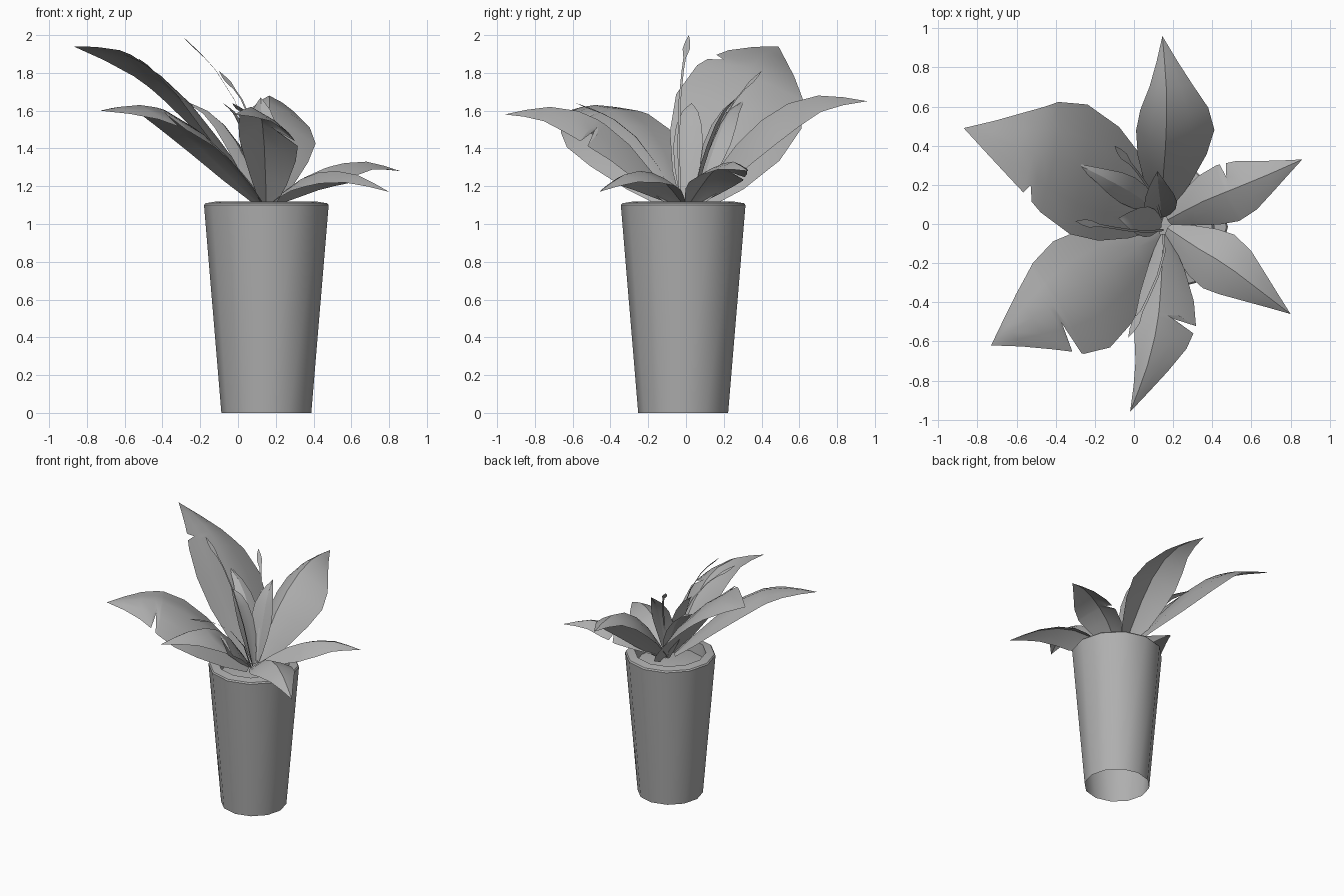
import bpy, math
from mathutils import Vector

if "Cube" in bpy.data.objects:
    bpy.data.objects.remove(bpy.data.objects["Cube"])

UP = Vector((0, 0, 1))
BLADE = [(0, .2), (.12, .58), (.27, .88), (.42, 1), (.58, .87), (.75, .55), (.88, .27), (1, 0)]
SPIKE = [(0, .3), (.25, .3), (.5, .3), (.7, .3), (.8, .35), (.88, 1), (.94, .7), (1, 0)]

GREY = bpy.data.materials.new("dark_grey")
GREY.diffuse_color = (.43, .43, .43, 1)
GREY.use_nodes = True
GREY.node_tree.nodes["Principled BSDF"].inputs["Base Color"].default_value = GREY.diffuse_color


def make_object(name, verts, faces, angle):
    me = bpy.data.meshes.new(name)
    me.from_pydata(verts, [], faces)
    me.update()
    me.materials.append(GREY)
    ob = bpy.data.objects.new(name, me)
    bpy.context.collection.objects.link(ob)
    bpy.ops.object.select_all(action='DESELECT')
    ob.select_set(True)
    bpy.context.view_layer.objects.active = ob
    bpy.ops.object.shade_smooth_by_angle(angle=math.radians(angle))
    return ob


def lathe(name, profile, center, n=12, cap=False):
    verts, faces = [], []
    for r, z in profile:
        for i in range(n):
            a = 2 * math.pi * i / n
            verts.append((center[0] + r * math.cos(a), center[1] + r * math.sin(a), z))
    for k in range(len(profile) - 1):
        for i in range(n):
            j = (i + 1) % n
            faces.append((k * n + i, k * n + j, k * n + n + j, k * n + n + i))
    if cap:
        faces.append(tuple(range(len(verts) - n, len(verts))))
    return make_object(name, verts, faces, 35)


def spline(pts, t):
    """Catmull-Rom point through the midrib points."""
    n = len(pts) - 1
    i = min(int(t * n), n - 1)
    u = t * n - i
    p1, p2 = pts[i], pts[i + 1]
    p0 = pts[i - 1] if i else p1 * 2 - p2
    p3 = pts[i + 2] if i + 2 <= n else p2 * 2 - p1
    return .5 * (2 * p1 + (p2 - p0) * u + (2 * p0 - 5 * p1 + 4 * p2 - p3) * u * u
                 + (3 * p1 - p0 - 3 * p2 + p3) * u ** 3)


def width_at(prof, t):
    for (a, wa), (b, wb) in zip(prof, prof[1:]):
        if t <= b:
            return wa + (wb - wa) * (t - a) / (b - a)
    return 0


def leaf(name, midrib, wl, wr, dl, dr, nick=None, prof=BLADE):
    """Folded leaf: left/right half widths, left/right droop, optional torn nick (side, t, keep)."""
    pts = [Vector(p) for p in midrib]
    ts = [t for t, _ in prof]
    if nick:
        ts = sorted([t for t in ts if abs(t - nick[1]) > .035]
                    + [nick[1] - .025, nick[1], nick[1] + .025])
    verts, faces = [], []
    for t in ts:
        p = spline(pts, t)
        tan = (spline(pts, min(t + .02, 1)) - spline(pts, max(t - .02, 0))).normalized()
        right = tan.cross(UP).normalized()
        nrm = right.cross(tan)
        for side, f in ((-1, 1), (-1, .5), (0, 0), (1, .5), (1, 1)):
            w = (wl if side < 0 else wr) * width_at(prof, t) * f
            if nick and nick[0] == side and t == nick[1]:
                w *= nick[2]
            a = math.radians((dl if side < 0 else dr) * (.7 + .3 * f))
            verts.append(p + right * side * w * math.cos(a) - nrm * w * math.sin(a))
    for k in range(len(ts) - 1):
        for c in range(4):
            b = k * 5 + c
            faces.append((b, b + 1, b + 6, b + 5))
    ob = make_object(name, verts, faces, 28)
    # merge the collapsed tip
    m = ob.modifiers.new("tip_weld", 'WELD')
    m.merge_threshold = .0005
    return ob


# Tall tapered planter, open below, with a sloping rim and soil inside
C = (.15, -.015)
lathe("planter", [(.238, 0), (.33, 1.1), (.322, 1.11), (.26, 1.12), (.25, 1.02)], C)
lathe("soil", [(.25, 1.03), (.12, 1.05)], C, cap=True)

# Large outer leaves
leaf("leaf_back_left", [(.15, .03, 1.1), (-.08, .17, 1.42), (-.33, .29, 1.72),
     (-.58, .39, 1.88), (-.87, .49, 1.94)], .32, .38, -14, 30, (-1, .66, .72))
leaf("leaf_front_left", [(.13, -.04, 1.1), (-.1, -.2, 1.38), (-.32, -.35, 1.57),
     (-.52, -.48, 1.63), (-.73, -.62, 1.6)], .37, .27, 22, 5, (-1, .62, .4))
leaf("leaf_back", [(.14, .04, 1.1), (.15, .25, 1.4), (.165, .47, 1.6),
     (.165, .7, 1.68), (.145, .96, 1.65)], .19, .29, 35, 33)
leaf("leaf_front", [(.15, -.05, 1.1), (.14, -.28, 1.4), (.12, -.5, 1.57),
     (.07, -.72, 1.62), (-.02, -.96, 1.58)], .24, .15, 35, 38, (-1, .44, .4))
leaf("leaf_right_back", [(.17, .02, 1.11), (.34, .11, 1.24), (.51, .18, 1.31),
     (.68, .25, 1.33), (.86, .33, 1.28)], .16, .18, 25, 25, (-1, .47, .5))
leaf("leaf_right_front", [(.17, -.02, 1.11), (.32, -.12, 1.23), (.47, -.21, 1.28),
     (.63, -.33, 1.26), (.8, -.46, 1.17)], .17, .18, 25, 25)

# Small inner leaves
leaf("inner_leaf_left", [(.13, .05, 1.1), (.02, .14, 1.38), (-.12, .22, 1.57),
     (-.3, .31, 1.66)], .08, .08, 20, 20)
leaf("inner_leaf_back", [(.14, .04, 1.1), (.135, .11, 1.35), (.125, .19, 1.56),
     (.12, .27, 1.67)], .09, .09, -20, -20)
leaf("inner_leaf_center", [(.14, 0, 1.1), (.07, .01, 1.35), (-.01, .02, 1.56),
     (-.08, .03, 1.64)], .08, .08, -10, -10)

# Thin ribbon stalks ending in narrow spikes
STALKS = [
    [(.15, -.03, 1.1), (.05, -.04, 1.5), (-.1, -.02, 1.79), (-.3, .015, 2.0)],
    [(.14, .03, 1.1), (.11, .12, 1.4), (.03, .25, 1.64), (-.1, .4, 1.81)],
    [(.15, -.05, 1.1), (.15, -.18, 1.36), (.08, -.36, 1.54), (-.03, -.58, 1.64)],
]
for i, path in enumerate(STALKS):
    leaf(f"flower_stalk_{i + 1}", path, .02, .02, 0, 0, prof=SPIKE)
